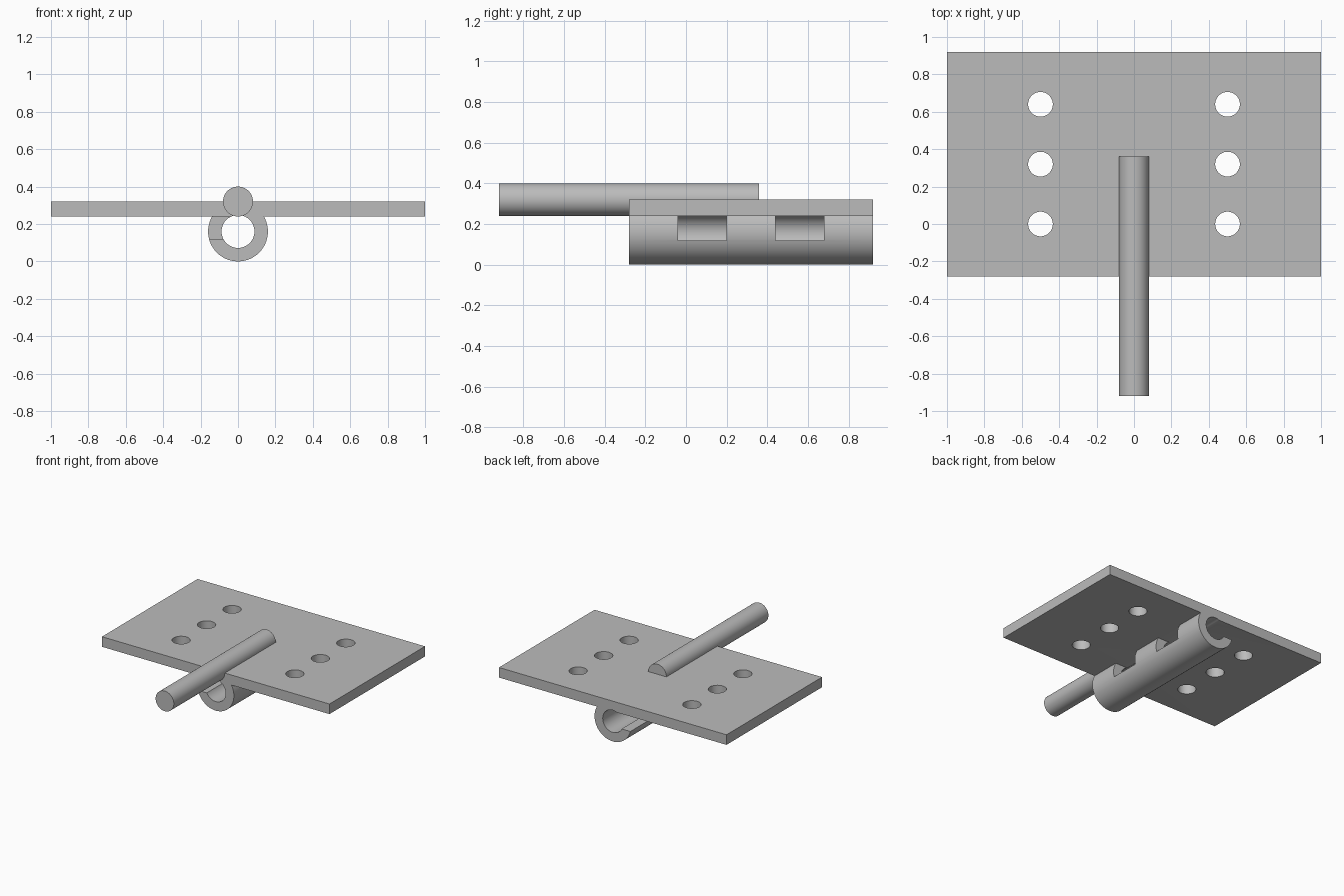
import bpy
from math import pi, radians

cube = bpy.data.objects.get("Cube")
if cube:
    bpy.data.objects.remove(cube, do_unlink=True)

steel = bpy.data.materials.new("grey steel")
steel.use_nodes = True
GREY = (0.5, 0.5, 0.5, 1)
steel.diffuse_color = GREY
steel.node_tree.nodes["Principled BSDF"].inputs["Base Color"].default_value = GREY

FRONT, BACK = -0.28, 0.92          # ends of plate and knuckle
STEP = (BACK - FRONT) / 5          # length of one knuckle segment


def finish(ob, name):
    ob.name = name
    ob.data.materials.append(steel)
    return ob


def box(name, lo, hi):
    bpy.ops.mesh.primitive_cube_add(
        size=1, location=[(a + b) / 2 for a, b in zip(lo, hi)])
    ob = bpy.context.object
    ob.scale = [b - a for a, b in zip(lo, hi)]
    bpy.ops.object.transform_apply(location=False, rotation=False, scale=True)
    return finish(ob, name)


def rod(name, radius, y0, y1, z):
    bpy.ops.mesh.primitive_cylinder_add(
        vertices=64, radius=radius, depth=y1 - y0,
        location=(0, (y0 + y1) / 2, z), rotation=(pi / 2, pi / 64, 0))
    return finish(bpy.context.object, name)


def combine(target, other, operation):
    mod = target.modifiers.new(operation, "BOOLEAN")
    mod.operation, mod.solver, mod.object = operation, "EXACT", other
    bpy.ops.object.select_all(action="DESELECT")
    bpy.context.view_layer.objects.active = target
    target.select_set(True)
    bpy.ops.object.modifier_apply(modifier=mod.name)
    bpy.data.objects.remove(other, do_unlink=True)


# Knuckle barrel with windows alternating between its two sides
barrel = rod("barrel", 0.16, FRONT, BACK, 0.16)
for i in range(5):
    side = 1 if i % 2 else -1
    y0, y1 = FRONT + i * STEP, FRONT + (i + 1) * STEP
    if i == 0:
        y0 -= 0.1
    if i == 4:
        y1 += 0.1
    x0, x1 = sorted((0, side * 0.3))
    combine(barrel, box("window_cutter", (x0, y0, 0.12), (x1, y1, 0.28)), "DIFFERENCE")

# Plate joined to the barrel, then bored through
leaf = box("hinge_leaf", (-1, FRONT, 0.24), (1, BACK, 0.32))
combine(leaf, barrel, "UNION")
combine(leaf, rod("bore_cutter", 0.088, FRONT - 0.1, BACK + 0.1, 0.16), "DIFFERENCE")

# Screw holes
for x in (-0.5, 0.5):
    for y in (0, 0.32, 0.64):
        bpy.ops.mesh.primitive_cylinder_add(
            vertices=48, radius=0.066, depth=0.4, location=(x, y, 0.28))
        combine(leaf, finish(bpy.context.object, "hole_cutter"), "DIFFERENCE")

# Pin resting in the plate and projecting forward
pin = rod("hinge_pin", 0.08, -0.92, 0.36, 0.32)

for ob in (leaf, pin):
    bpy.ops.object.select_all(action="DESELECT")
    bpy.context.view_layer.objects.active = ob
    ob.select_set(True)
    bpy.ops.object.shade_smooth_by_angle(angle=radians(30))
